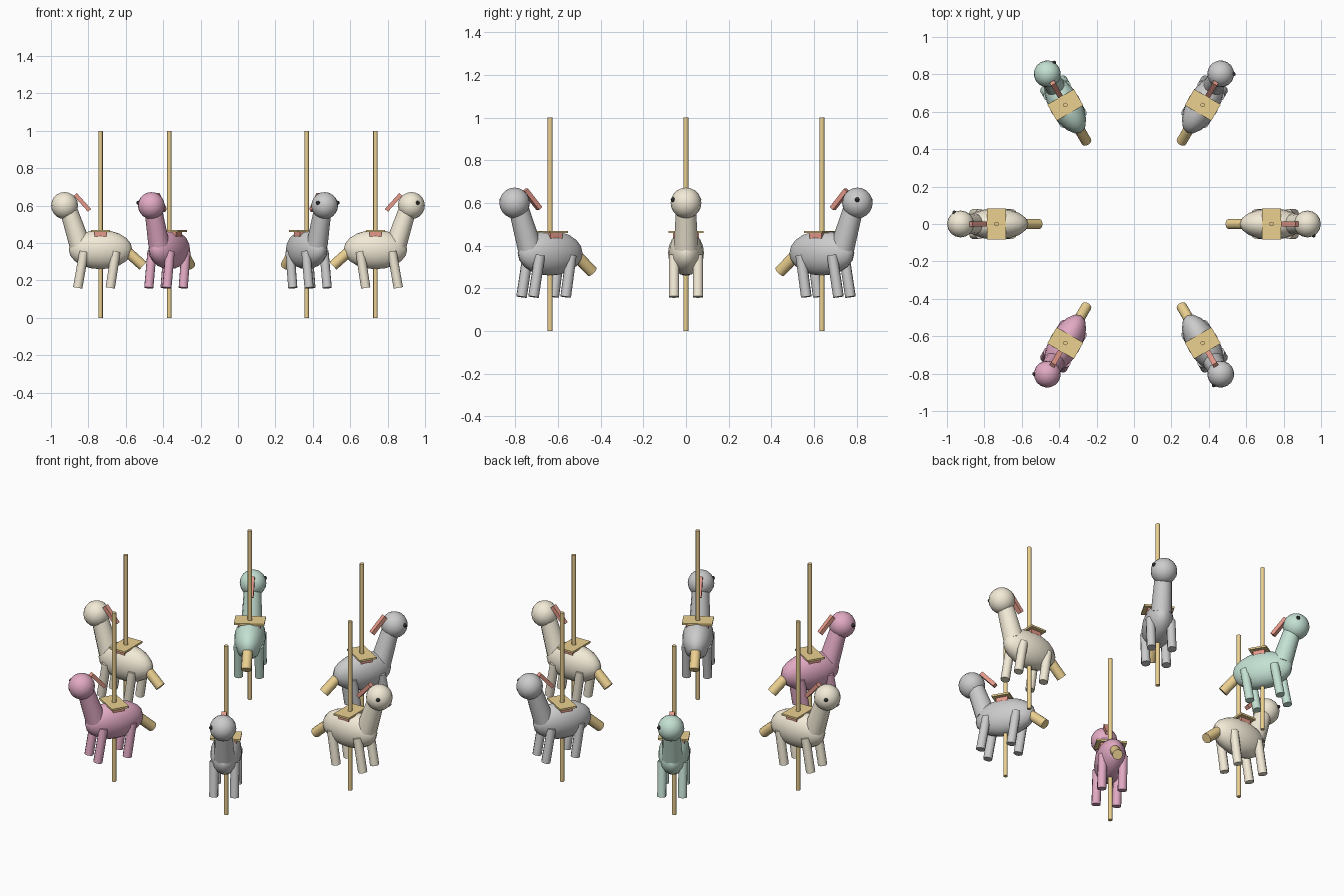
import bpy
from math import radians, pi
from mathutils import Vector, Matrix

if "Cube" in bpy.data.objects:
    bpy.data.objects.remove(bpy.data.objects["Cube"])

RADIUS = 0.735


def material(name, rgb):
    m = bpy.data.materials.new(name)
    m.diffuse_color = (*rgb, 1)
    m.use_nodes = True
    m.node_tree.nodes["Principled BSDF"].inputs["Base Color"].default_value = m.diffuse_color
    return m


CREAM = material("cream", (0.90, 0.83, 0.68))
WHITE = material("white", (0.88, 0.87, 0.85))
GREEN = material("green", (0.55, 0.75, 0.65))
PINK = material("pink", (0.76, 0.40, 0.55))
GOLD = material("gold", (0.83, 0.63, 0.28))
RED = material("red", (0.78, 0.32, 0.25))
BLACK = material("black", (0.03, 0.03, 0.03))


def finish(name, mat, place, smooth=True):
    ob = bpy.context.object
    ob.name = name
    ob.data.materials.append(mat)
    if smooth:
        bpy.ops.object.shade_smooth_by_angle(angle=radians(40))
    ob.matrix_world = place @ ob.matrix_basis
    return ob


def ball(name, mat, place, loc, size, seg=16, rings=10):
    bpy.ops.mesh.primitive_uv_sphere_add(segments=seg, ring_count=rings, radius=1, location=loc)
    bpy.context.object.scale = size
    return finish(name, mat, place)


def rod(name, mat, place, a, b, r1, r2, sides=12):
    a, b = Vector(a), Vector(b)
    d = b - a
    bpy.ops.mesh.primitive_cone_add(vertices=sides, radius1=r1, radius2=r2, depth=d.length,
                                    location=(a + b) / 2, rotation=d.to_track_quat('Z', 'Y').to_euler())
    return finish(name, mat, place)


def box(name, mat, place, loc, size, tilt=0):
    bpy.ops.mesh.primitive_cube_add(size=1, location=loc, rotation=(0, tilt, 0))
    bpy.context.object.scale = size
    return finish(name, mat, place, smooth=False)


# One horse on its pole; local +x is the facing direction (outward)
def horse(angle, coat):
    p = Matrix.Rotation(angle, 4, 'Z') @ Matrix.Translation((RADIUS, 0, 0))
    rod("pole", GOLD, p, (0, 0, 0), (0, 0, 1), 0.012, 0.012)
    ball("body", coat, p, (0, 0, 0.365), (0.17, 0.084, 0.105))
    rod("neck", coat, p, (0.11, 0, 0.39), (0.175, 0, 0.59), 0.057, 0.046)
    ball("head", coat, p, (0.192, 0, 0.6), (0.072, 0.072, 0.072))
    ball("eye", BLACK, p, (0.226, -0.061, 0.615), (0.011, 0.011, 0.011), 8, 6)
    box("mane", RED, p, (0.097, 0, 0.617), (0.115, 0.028, 0.022), radians(-48))
    # Legs lean forward at the hoof
    for side in (-1, 1):
        y = 0.056 * side
        rod("front_leg", coat, p, (0.122, y, 0.16), (0.088, y, 0.355), 0.025, 0.025, 10)
        rod("back_leg", coat, p, (-0.052, y, 0.16), (-0.082, y, 0.355), 0.025, 0.025, 10)
    rod("tail", GOLD, p, (-0.125, 0, 0.37), (-0.227, 0, 0.278), 0.028, 0.028)
    # Saddle: red pad under a thin gold plate
    box("saddle_pad", RED, p, (0, 0, 0.447), (0.066, 0.12, 0.026))
    box("saddle_plate", GOLD, p, (0, 0, 0.464), (0.1, 0.164, 0.011))


for i, coat in enumerate((CREAM, WHITE, GREEN, CREAM, PINK, WHITE)):
    horse(i * pi / 3, coat)
